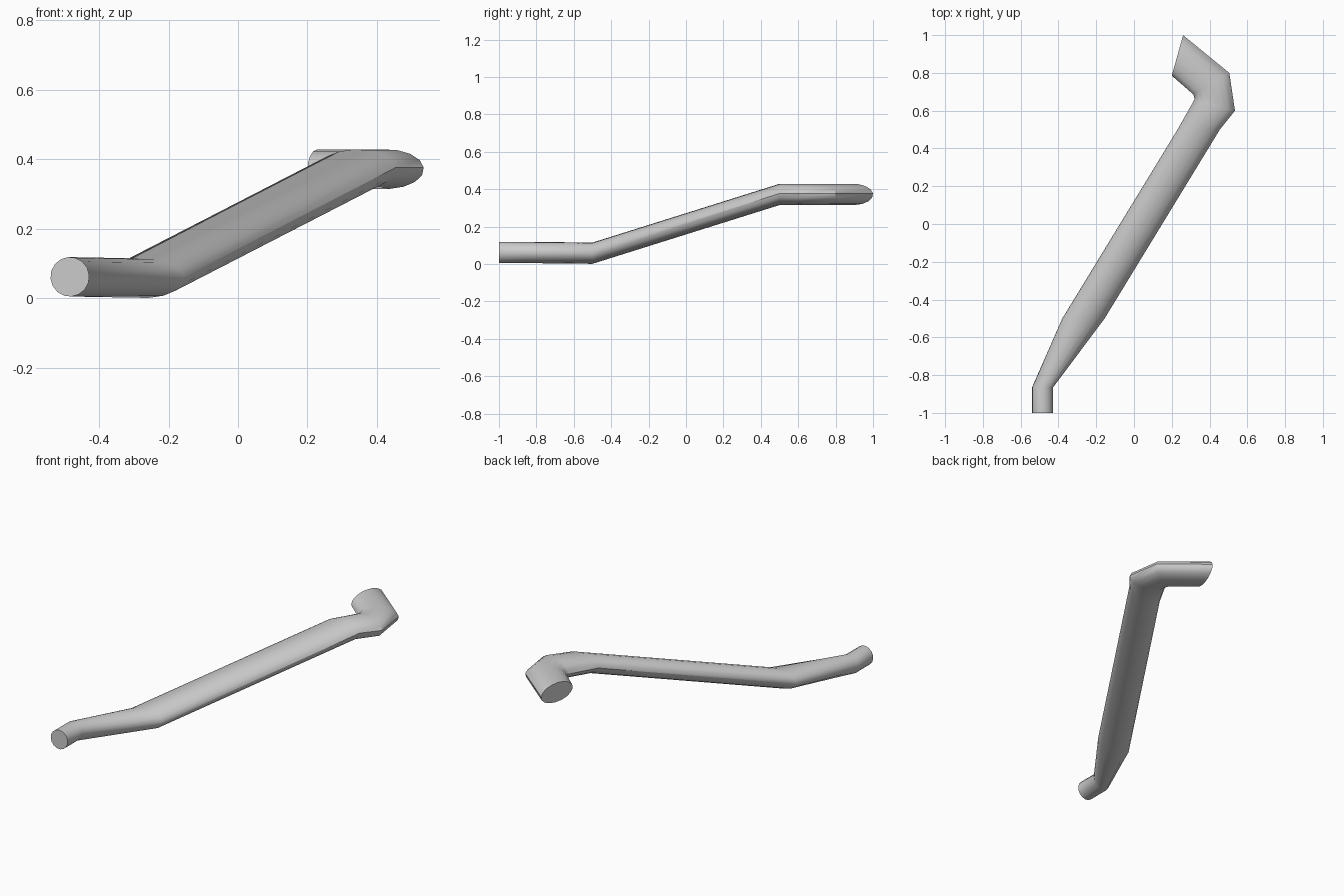
import bpy, bmesh, math
from mathutils import Vector

cube = bpy.data.objects.get("Cube")
if cube:
    bpy.data.objects.remove(cube, do_unlink=True)

SIDES = 16
HALF_HEIGHT = 0.057

# Plain grey material
grey = bpy.data.materials.new("plain grey")
grey.use_nodes = True
colour = (0.6, 0.6, 0.6, 1)
grey.diffuse_color = colour
grey.node_tree.nodes["Principled BSDF"].inputs["Base Color"].default_value = colour

# Pipe sections along the path: left edge, right edge, centre height
sections = [
    ((-0.54, -1.0), (-0.428, -1.0), 0.062),
    ((-0.54, -0.865), (-0.428, -0.865), 0.062),
    ((-0.38, -0.5), (-0.155, -0.5), 0.058),
    ((0.23, 0.5), (0.455, 0.5), 0.372),
    ((0.32, 0.66), (0.535, 0.6), 0.372),
    ((0.315, 0.685), (0.505, 0.8), 0.372),
    ((0.20, 0.785), (0.26, 1.0), 0.372),
]


def add_ring(bm, left, right, height):
    """Upright elliptical section spanning the two edges."""
    a, b = Vector((*left, height)), Vector((*right, height))
    centre, half = (a + b) / 2, (b - a) / 2
    up = Vector((0, 0, HALF_HEIGHT))
    angles = [math.tau * i / SIDES + math.radians(5) for i in range(SIDES)]
    return [bm.verts.new(centre + half * math.cos(t) + up * math.sin(t)) for t in angles]


# Bent pipe: bridge the sections and close both ends
bm = bmesh.new()
rings = [add_ring(bm, *s) for s in sections]
for low, high in zip(rings, rings[1:]):
    for i in range(SIDES):
        j = (i + 1) % SIDES
        bm.faces.new((low[i], low[j], high[j], high[i]))
bm.faces.new(rings[0])
bm.faces.new(rings[-1])
bmesh.ops.recalc_face_normals(bm, faces=bm.faces[:])

mesh = bpy.data.meshes.new("bent_pipe")
bm.to_mesh(mesh)
bm.free()
mesh.materials.append(grey)
pipe = bpy.data.objects.new("bent_pipe", mesh)
bpy.context.collection.objects.link(pipe)

# Smooth sides with crisp ends
bpy.ops.object.select_all(action="DESELECT")
pipe.select_set(True)
bpy.context.view_layer.objects.active = pipe
bpy.ops.object.shade_smooth_by_angle(angle=math.radians(35))
